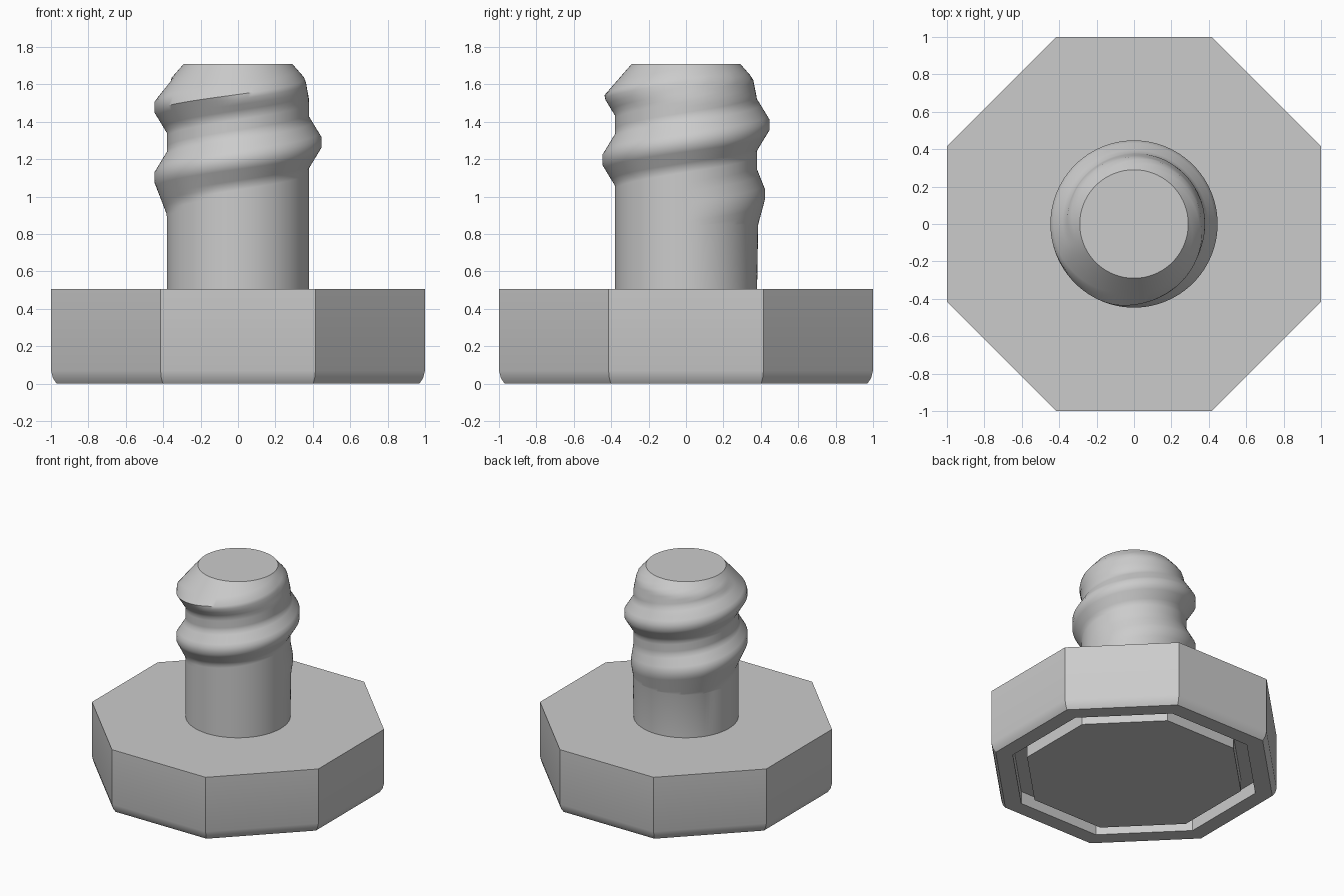
import bpy, bmesh, math

cube = bpy.data.objects.get("Cube")
if cube:
    bpy.data.objects.remove(cube)

grey = bpy.data.materials.new("plain_grey")
grey.use_nodes = True
colour = (0.6, 0.6, 0.6, 1)
grey.diffuse_color = colour
grey.node_tree.nodes["Principled BSDF"].inputs["Base Color"].default_value = colour


def finish(name, bm, angle):
    bmesh.ops.remove_doubles(bm, verts=bm.verts, dist=0.0005)
    bmesh.ops.recalc_face_normals(bm, faces=bm.faces)
    mesh = bpy.data.meshes.new(name)
    bm.to_mesh(mesh)
    bm.free()
    mesh.materials.append(grey)
    obj = bpy.data.objects.new(name, mesh)
    bpy.context.collection.objects.link(obj)
    bpy.ops.object.select_all(action='DESELECT')
    obj.select_set(True)
    bpy.context.view_layer.objects.active = obj
    bpy.ops.object.shade_smooth_by_angle(angle=math.radians(angle))
    return obj


# Octagonal head with a rounded lower rim and a groove underneath
bm = bmesh.new()
profile = [(1, 0.505), (1, 0.07), (0.99, 0.03), (0.97, 0),
           (0.85, 0), (0.85, 0.1), (0.75, 0.1), (0.75, 0)]
rings = []
for apothem, z in profile:
    r = apothem / math.cos(math.pi / 8)
    rings.append([bm.verts.new((r * math.cos((i + 0.5) * math.pi / 4),
                                r * math.sin((i + 0.5) * math.pi / 4), z))
                  for i in range(8)])
for a, b in zip(rings, rings[1:]):
    for i in range(8):
        j = (i + 1) % 8
        bm.faces.new((a[i], a[j], b[j], b[i]))
bm.faces.new(rings[0])
bm.faces.new(rings[-1])
finish("octagonal_head", bm, 30)

# Threaded stem: rows follow the helix, so each turn meets the next at the seam
PITCH, START, TOP, CORE, DEPTH = 0.375, 0.915, 1.71, 0.38, 0.067
CREST, FLANK = 0.025, 0.11
COLUMNS = 96


def clamp(v, low=0.0, high=1.0):
    return max(low, min(high, v))


def radius(turn, z):
    """Stem radius on the direction of the given turn count."""
    height = 0
    for k in range(-3, 4):
        t = turn + k
        amount = clamp(t / 0.4) * clamp((2 - t) / 0.25)
        offset = z - START - PITCH * t
        width = FLANK
        if offset < 0:  # wider lower flank where the thread runs in
            width += 0.09 * clamp(1 - abs(t - 0.4) / 0.3)
        height = max(height, amount * clamp(1 - (abs(offset) - CREST) / width))
    core = CORE - 0.2 * max(0, z - 1.52)
    cone = 0.29 + 0.87 * (TOP - z)
    return min(core + DEPTH * height, cone)


half = PITCH / 2
offsets = [-half, -0.16, -CREST - FLANK, -0.11, -0.08, -0.05, -CREST,
           CREST, 0.05, 0.08, 0.11, CREST + FLANK, 0.16]
bm = bmesh.new()
columns = []
for c in range(COLUMNS + 1):
    turn = c / COLUMNS
    angle = turn * math.tau
    heights = [0.5] + [clamp(START + PITCH * (turn + k) + o, 0.85, TOP)
                       for k in range(-2, 4) for o in offsets]
    columns.append([bm.verts.new((radius(turn, z) * math.cos(angle),
                                  radius(turn, z) * math.sin(angle), z))
                    for z in heights])
for a, b in zip(columns, columns[1:]):
    for i in range(len(a) - 1):
        bm.faces.new((a[i], b[i], b[i + 1], a[i + 1]))
bmesh.ops.remove_doubles(bm, verts=bm.verts, dist=0.0005)
rim = [e for e in bm.edges if e.is_boundary
       and all(v.co.z > TOP - 0.001 for v in e.verts)]
bmesh.ops.holes_fill(bm, edges=rim, sides=0)
finish("threaded_stem", bm, 40)
